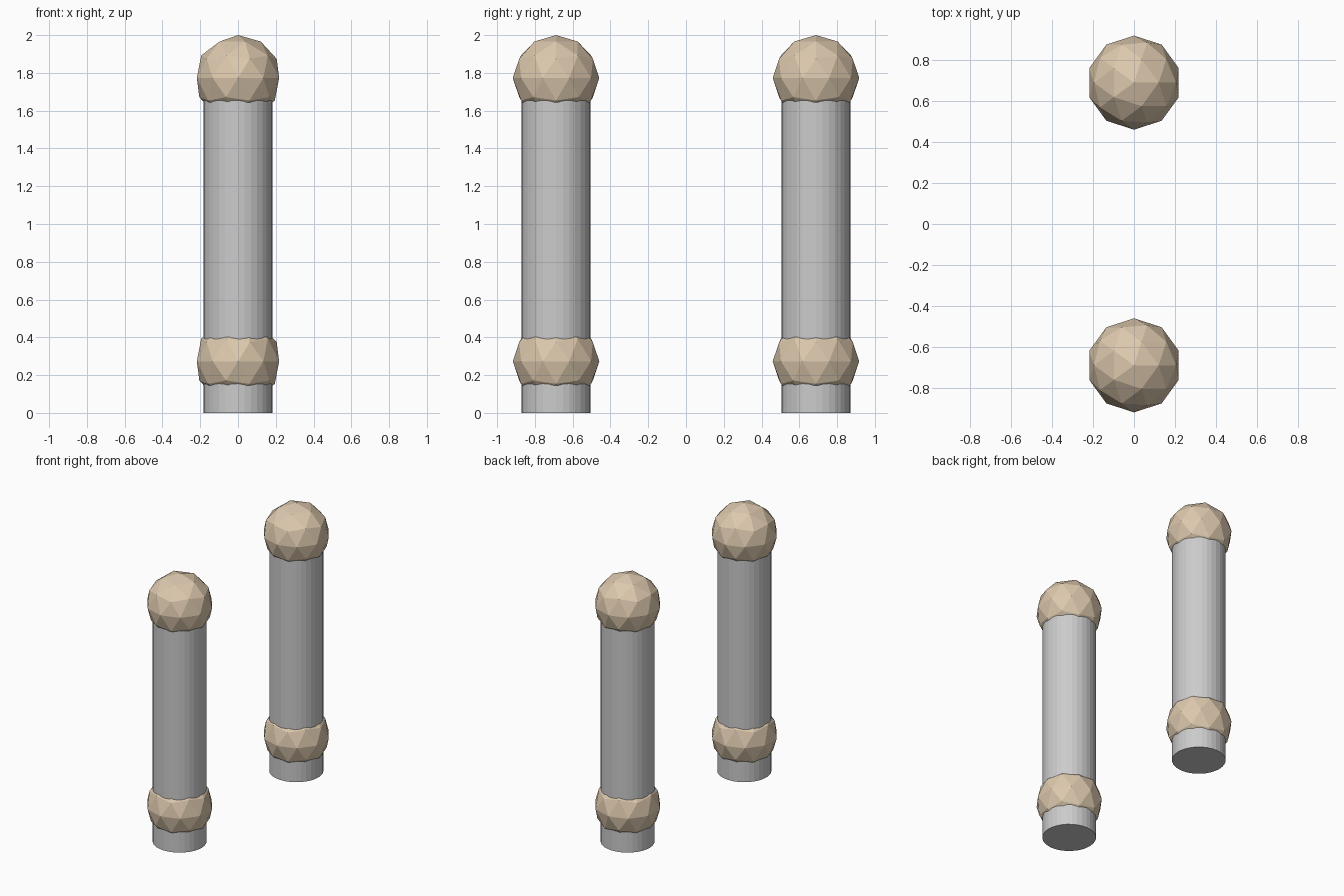
import bpy

if "Cube" in bpy.data.objects:
    bpy.data.objects.remove(bpy.data.objects["Cube"])

POST_Y = 0.688
POST_R = 0.183
BALL_R = 0.229
BALL_RZ = 0.227
BALL_HEIGHTS = {"collar_ball": 0.273, "top_ball": 1.773}

tan = bpy.data.materials.new("tan")
tan.diffuse_color = (0.72, 0.58, 0.42, 1.0)
tan.use_nodes = True
tan.node_tree.nodes["Principled BSDF"].inputs["Base Color"].default_value = tan.diffuse_color


def add_post(name, y):
    # Plain cylinder ending inside the top ball
    height = BALL_HEIGHTS["top_ball"]
    bpy.ops.mesh.primitive_cylinder_add(vertices=32, radius=POST_R, depth=height,
                                        location=(0, y, height / 2))
    post = bpy.context.object
    post.name = name
    bpy.ops.object.shade_flat()


def add_ball(name, y, z):
    # Faceted low-poly ball
    bpy.ops.mesh.primitive_ico_sphere_add(subdivisions=2, radius=BALL_R,
                                          location=(0, y, z))
    ball = bpy.context.object
    ball.name = name
    ball.scale.z = BALL_RZ / BALL_R
    ball.data.materials.append(tan)
    bpy.ops.object.shade_flat()


# Two identical posts, each with a low collar ball and a top ball
for label, side in (("front", -1), ("back", 1)):
    y = side * POST_Y
    add_post(f"{label}_post", y)
    for part, z in BALL_HEIGHTS.items():
        add_ball(f"{label}_{part}", y, z)
